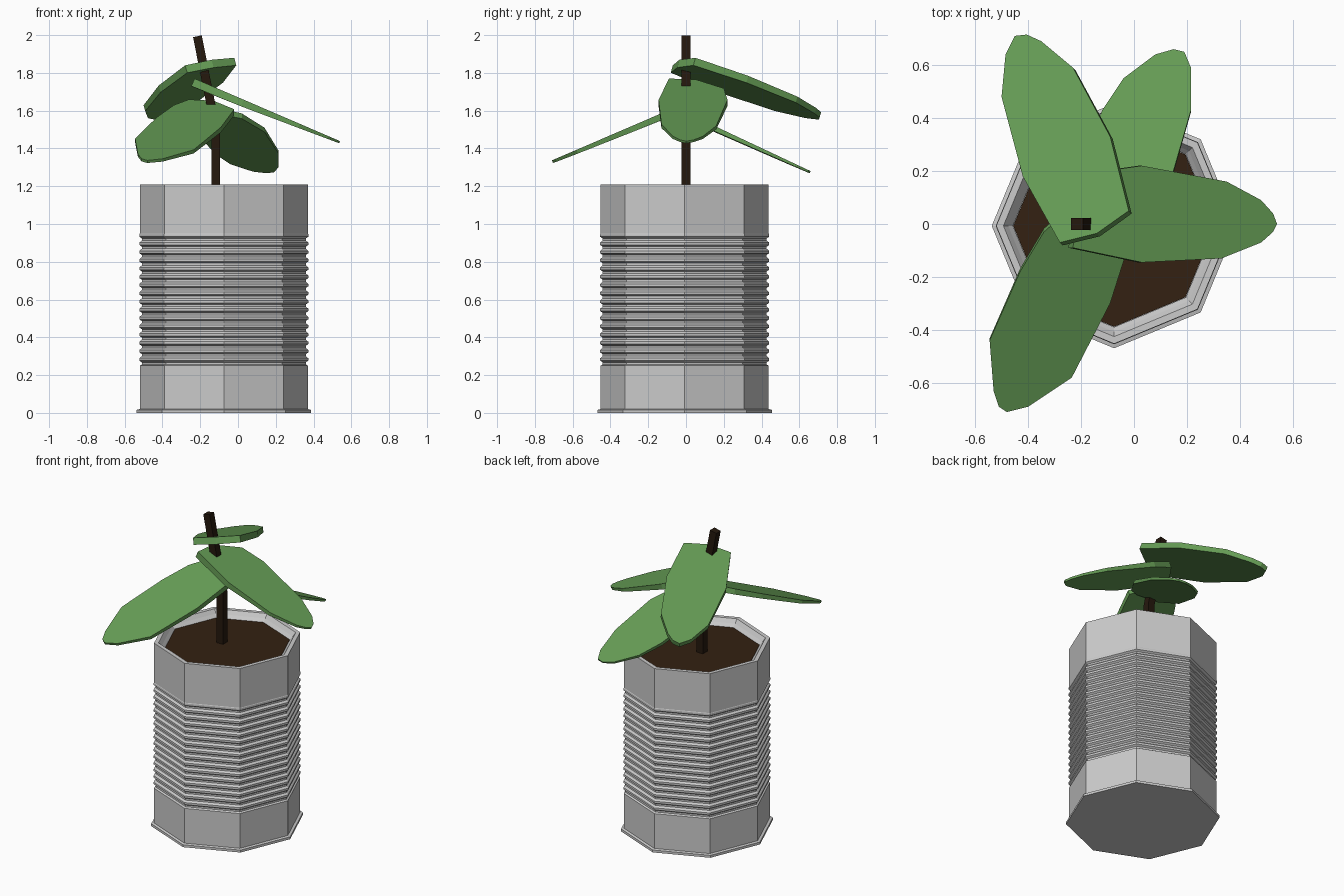
import bpy, bmesh, math
from mathutils import Vector

if "Cube" in bpy.data.objects:
    bpy.data.objects.remove(bpy.data.objects["Cube"])

CX, CY = -0.075, -0.007   # can centre


def material(name, rgb):
    m = bpy.data.materials.new(name)
    m.diffuse_color = (*rgb, 1)
    m.use_nodes = True
    m.node_tree.nodes["Principled BSDF"].inputs["Base Color"].default_value = m.diffuse_color
    return m


GREEN = material("leaf_green", (0.13, 0.33, 0.09))
BROWN = material("stem_brown", (0.018, 0.009, 0.004))
EARTH = material("soil_brown", (0.033, 0.015, 0.006))


def finish(bm, name, mat=None):
    bmesh.ops.recalc_face_normals(bm, faces=bm.faces)
    me = bpy.data.meshes.new(name)
    bm.to_mesh(me)
    bm.free()
    ob = bpy.data.objects.new(name, me)
    bpy.context.collection.objects.link(ob)
    if mat:
        me.materials.append(mat)
    return ob


def loft(name, loops, mat=None, cap_end=True):
    """Skin a series of closed loops with equal point counts."""
    bm = bmesh.new()
    rings = [[bm.verts.new(p) for p in loop] for loop in loops]
    n = len(rings[0])
    for a, b in zip(rings, rings[1:]):
        for i in range(n):
            j = (i + 1) % n
            bm.faces.new((a[i], a[j], b[j], b[i]))
    bm.faces.new(rings[0])
    if cap_end:
        bm.faces.new(rings[-1])
    return finish(bm, name, mat)


def octagon(r, z):
    return [(CX + r * math.cos(k * math.pi / 4), CY + r * math.sin(k * math.pi / 4), z)
            for k in range(8)]


# Ribbed eight-sided can: foot, ribs, rim and inner lip
profile = [(0.462, 0), (0.462, 0.016), (0.445, 0.02), (0.445, 0.25)]
RIBS = 16
step = 0.70 / RIBS
for i in range(RIBS):
    z = 0.25 + i * step
    profile += [(0.434, z + 0.15 * step), (0.434, z + 0.4 * step),
                (0.447, z + 0.6 * step), (0.447, z + 0.9 * step)]
profile += [(0.445, 0.95), (0.445, 1.21), (0.418, 1.21), (0.400, 1.185), (0.382, 1.165), (0.382, 1.14)]
loft("can", [octagon(r, z) for r, z in profile], cap_end=True)

# Soil
loft("soil", [octagon(0.381, 1.142), octagon(0.381, 1.166)], EARTH)


# Stem: straight below, leaning left above
def square(x, z, dz=0.0, h=0.023):
    return [(x - h, -h, z - dz), (x + h, -h, z + dz), (x + h, h, z + dz), (x - h, h, z - dz)]


loft("stem", [square(-0.117, 1.15), square(-0.117, 1.5, 0.002), square(-0.215, 1.994, 0.005)], BROWN)


# Leaves: plan outline laid on a tilted plane z = a + b*x + c*y, thinner at the tip
def leaf(name, plane, outline, thick, thin):
    a, b, c = plane
    normal = Vector((-b, -c, 1)).normalized()
    top = [Vector((x, y, a + b * x + c * y)) for x, y in outline]
    base = Vector((-0.14, 0, a - 0.14 * b))
    reach = max((p - base).length for p in top)
    low = [p - normal * (thick + (thin - thick) * (p - base).length / reach) for p in top]
    loft(name, [low, top], GREEN)


leaf("leaf_right", (1.671, -0.43, 0.0),
     [(-0.23, -0.09), (0.03, -0.145), (0.33, -0.13), (0.48, -0.07), (0.525, -0.03), (0.54, 0),
      (0.525, 0.04), (0.48, 0.09), (0.35, 0.16), (0.03, 0.22), (-0.11, 0.20), (-0.22, 0.05)],
     0.05, 0.012)
leaf("leaf_top", (1.899, 0.279, -0.272),
     [(-0.28, -0.07), (-0.14, -0.035), (-0.02, 0.05), (-0.09, 0.33), (-0.23, 0.59), (-0.35, 0.69),
      (-0.405, 0.715), (-0.45, 0.71), (-0.485, 0.64), (-0.5, 0.48), (-0.42, 0.18)],
     0.045, 0.03)
leaf("leaf_front", (1.642, 0.0, 0.43),
     [(-0.26, 0.04), (-0.34, -0.03), (-0.43, -0.18), (-0.545, -0.44), (-0.53, -0.63),
      (-0.51, -0.69), (-0.48, -0.71), (-0.4, -0.69), (-0.235, -0.58), (-0.09, -0.3),
      (-0.02, -0.08), (-0.13, 0.025)],
     0.04, 0.015)
leaf("leaf_back", (1.59, 0.0, -0.47),
     [(-0.06, -0.03), (0.02, 0.01), (0.14, 0.17), (0.215, 0.43), (0.215, 0.59), (0.19, 0.65),
      (0.15, 0.66), (0.08, 0.64), (-0.04, 0.55), (-0.12, 0.43), (-0.22, 0.17), (-0.19, 0.01)],
     0.035, 0.012)
